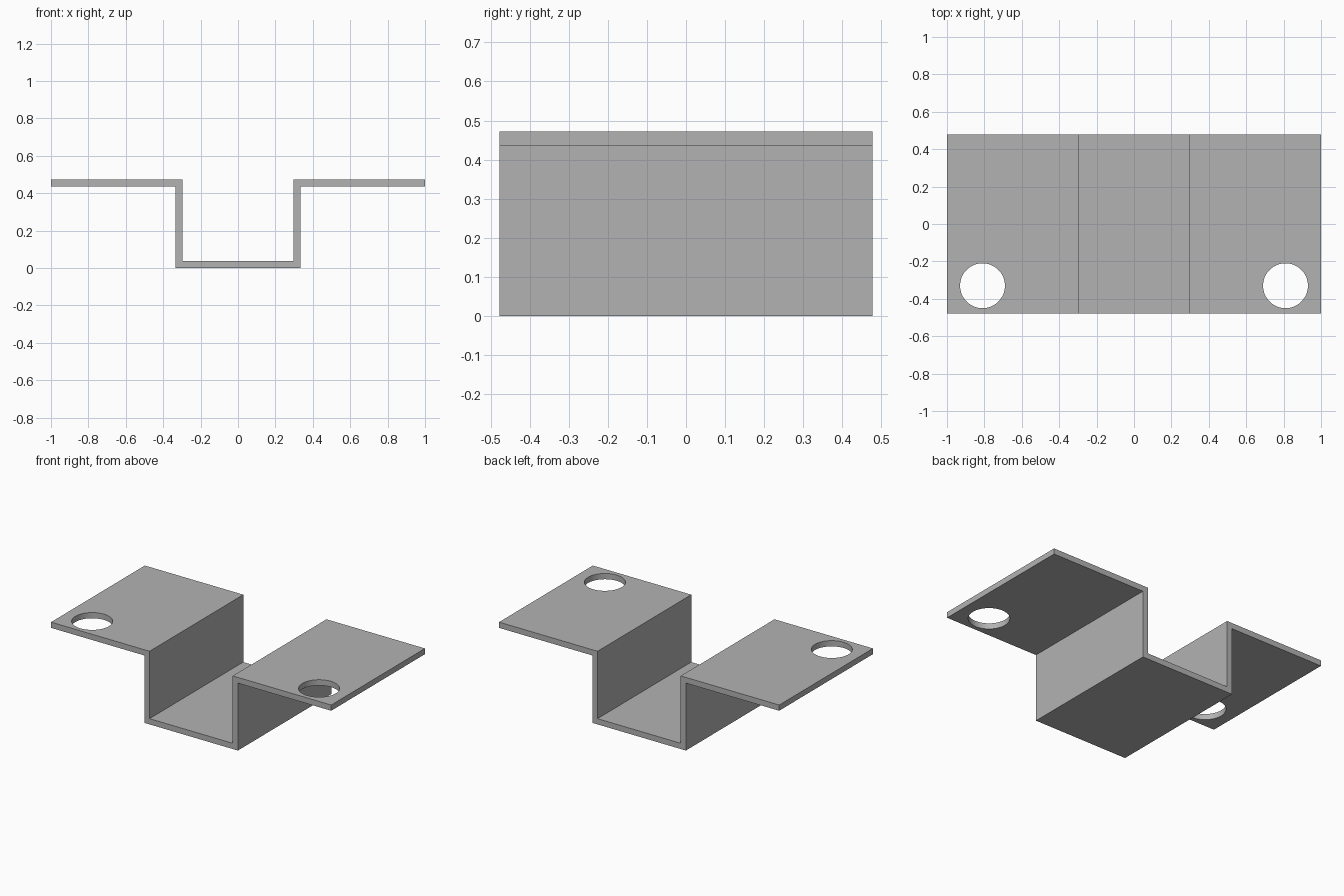
import bpy
import bmesh

if "Cube" in bpy.data.objects:
    bpy.data.objects.remove(bpy.data.objects["Cube"], do_unlink=True)

HEIGHT, DEPTH = 0.472, 0.956
SHEET = 0.037
INNER, OUTER = 0.297, 0.334
HOLE_X, HOLE_Y, HOLE_R = 0.81, -0.33, 0.12

# Plain grey metal
grey = bpy.data.materials.new("grey metal")
grey.use_nodes = True
colour = (0.45, 0.45, 0.45, 1)
grey.diffuse_color = colour
grey.node_tree.nodes["Principled BSDF"].inputs["Base Color"].default_value = colour

# Bent sheet: right half of the hat profile, mirrored and extruded in depth
lower = [(OUTER, 0), (OUTER, HEIGHT - SHEET), (1, HEIGHT - SHEET)]
upper = [(1, HEIGHT), (INNER, HEIGHT), (INNER, SHEET)]
half = lower + upper
profile = half + [(-x, z) for x, z in reversed(half)]

bm = bmesh.new()
face = bm.faces.new([bm.verts.new((x, -DEPTH / 2, z)) for x, z in profile])
ext = bmesh.ops.extrude_face_region(bm, geom=[face])
moved = [v for v in ext["geom"] if isinstance(v, bmesh.types.BMVert)]
bmesh.ops.translate(bm, verts=moved, vec=(0, DEPTH, 0))
bmesh.ops.recalc_face_normals(bm, faces=bm.faces)
mesh = bpy.data.meshes.new("bracket")
bm.to_mesh(mesh)
bm.free()
mesh.materials.append(grey)
bracket = bpy.data.objects.new("bracket", mesh)
bpy.context.collection.objects.link(bracket)

# Mounting holes near the front corners of both flanges
for side in (-1, 1):
    bpy.ops.mesh.primitive_cylinder_add(
        vertices=64, radius=HOLE_R, depth=0.2,
        location=(side * HOLE_X, HOLE_Y, HEIGHT - SHEET / 2))
    cutter = bpy.context.object
    cutter.name = "hole_cutter"
    cutter.hide_render = True
    cutter.data.materials.append(grey)
    cut = bracket.modifiers.new("mounting hole", "BOOLEAN")
    cut.operation = "DIFFERENCE"
    cut.solver = "EXACT"
    cut.object = cutter
    bpy.ops.object.select_all(action="DESELECT")
    bracket.select_set(True)
    bpy.context.view_layer.objects.active = bracket
    bpy.ops.object.modifier_apply(modifier=cut.name)
    bpy.data.objects.remove(cutter, do_unlink=True)

# Smooth hole walls, crisp bends
bpy.ops.object.shade_smooth_by_angle()
